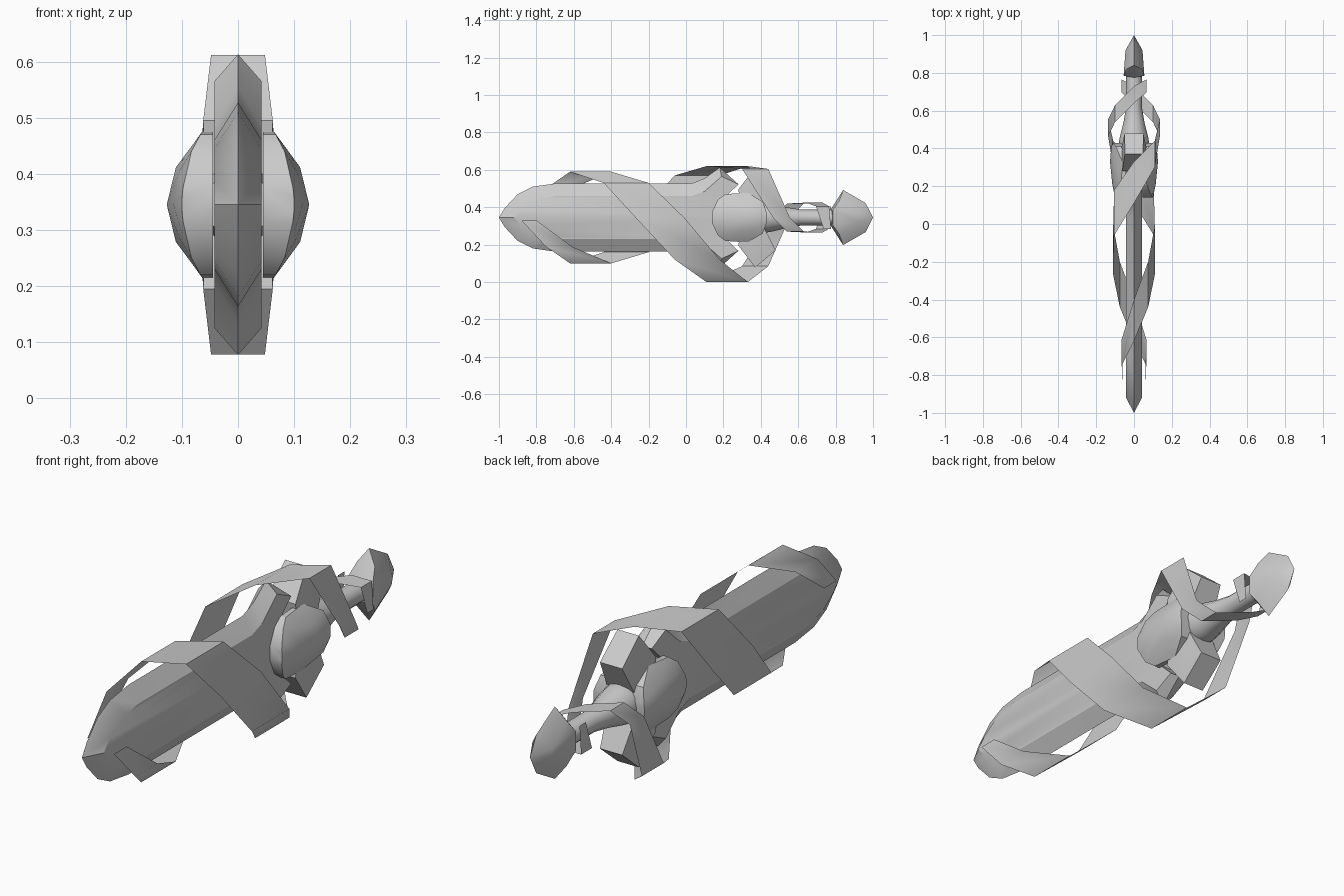
import bpy, bmesh, math

if "Cube" in bpy.data.objects:
    bpy.data.objects.remove(bpy.data.objects["Cube"])

ZC = 0.345  # height of the long axis


def finish(name, bm, angle=30):
    bmesh.ops.remove_doubles(bm, verts=bm.verts, dist=1e-4)
    bmesh.ops.recalc_face_normals(bm, faces=bm.faces)
    me = bpy.data.meshes.new(name)
    bm.to_mesh(me)
    bm.free()
    ob = bpy.data.objects.new(name, me)
    bpy.context.collection.objects.link(ob)
    bpy.ops.object.select_all(action='DESELECT')
    ob.select_set(True)
    bpy.context.view_layer.objects.active = ob
    bpy.ops.object.shade_smooth_by_angle(angle=math.radians(angle))
    return ob


def hull(name, pts):
    bm = bmesh.new()
    for x, y, z in pts:
        bm.verts.new((x, y, ZC + z))
    r = bmesh.ops.convex_hull(bm, input=bm.verts)
    loose = {v for v in r["geom_interior"] if isinstance(v, bmesh.types.BMVert)}
    bmesh.ops.delete(bm, geom=list(loose), context='VERTS')
    bmesh.ops.dissolve_limit(bm, angle_limit=0.03, verts=bm.verts, edges=bm.edges)
    return finish(name, bm)


# Blade with flared wings: sharp outer edge at x=0, bevelled to flat sides
outer = [(-1, 0), (-.97, .05), (-.9, .125), (-.82, .165), (-.7, .182),
         (.03, .182), (.1, .21), (.18, .268)]
inner = [(-.92, 0), (-.88, .045), (-.82, .085), (-.77, .1), (-.7, .115),
         (.03, .115), (.1, .14), (.19, .22)]
bm = bmesh.new()
T = .042
for m in (1, -1):
    for s in (1, -1):
        O = [bm.verts.new((0, y, ZC + m * z)) for y, z in outer]
        I = [bm.verts.new((s * T, y, ZC + m * z)) for y, z in inner]
        for i in range(len(O) - 1):
            bm.faces.new((O[i], O[i + 1], I[i + 1], I[i]))
        side = [bm.verts.new((s * T, y, ZC + m * z)) for y, z in ((.28, .178), (.21, .11), (.21, 0))]
        mid = [bm.verts.new((0, y, ZC + m * z)) for y, z in ((.28, .178), (.21, .11), (.21, 0))]
        bm.faces.new(I + side)
        bm.faces.new((O[-1], I[-1], side[0], mid[0]))
        bm.faces.new((mid[0], side[0], side[1], mid[1]))
        bm.faces.new((mid[1], side[1], side[2], mid[2]))
finish("blade", bm)

# Guard blocks above and below the hilt
arm = [(.3, .02, .06), (.28, .15, .062), (.37, .267, .048),
       (.48, .175, .05), (.41, .1, .065), (.4, .02, .065)]
for m, n in ((1, "upper"), (-1, "lower")):
    hull(n + "_guard_block", [(s * x, y, m * z) for y, z, x in arm for s in (1, -1)])

# Domed side gems
stations = [(.14, .03, .1), (.17, .095, .107), (.21, .125, .115),
            (.33, .133, .127), (.41, .085, .12), (.43, .03, .115)]
for s, n in ((1, "right"), (-1, "left")):
    pts = []
    for y, h, xm in stations:
        for k in (-1, -.5, 0, .5, 1):
            z = k * h
            x = .055 + (xm - .055) * (1 - (z / .14) ** 2)
            pts.append((s * x, y, z))
        pts += [(s * .045, y, h), (s * .045, y, -h)]
    hull(n + "_gem", pts)

# Round grip
bm = bmesh.new()
rings = []
for y, r in ((.2, .06), (.4, .085), (.46, .075), (.54, .055), (.62, .042), (.82, .042)):
    rings.append([bm.verts.new((r * math.cos(a * math.pi / 6), y, ZC + r * math.sin(a * math.pi / 6)))
                  for a in range(12)])
for a, b in zip(rings, rings[1:]):
    for i in range(12):
        bm.faces.new((a[i], a[i - 1], b[i - 1], b[i]))
bm.faces.new(rings[0])
bm.faces.new(rings[-1])
finish("grip", bm, 40)

# Faceted pommel
pts = [(0, 1, 0)]
for m in (1, -1):
    pts += [(0, .84, m * .147), (0, .96, m * .078), (0, .775, m * .045)]
    for s in (1, -1):
        pts += [(s * .055, .785, m * .04), (s * .045, .92, m * .02), (s * .04, .82, m * .09)]
hull("pommel", pts)

# Two ribbons spiralling round the blade and grip: x, z offset, y, half width
path = [(-.06, .015, -.84, .04), (-.065, .155, -.68, .07), (0, .245, -.51, .11),
        (.075, .185, -.32, .12), (.11, 0, -.14, .13), (.105, -.225, .06, .12),
        (0, -.342, .22, .11), (-.11, -.26, .37, .07), (-.137, 0, .51, .045),
        (-.1, .075, .585, .045), (0, .08, .685, .045), (.065, .06, .73, .035), (.065, -.06, .755, .02)]
for s, n in ((1, "first"), (-1, "second")):
    bm = bmesh.new()
    rows = []
    for x, z, y, w in path:
        zz = min(s * z, .275)
        rows.append([bm.verts.new((s * x, y + d * w, max(0, ZC + zz))) for d in (-1, 1)])
    for a, b in zip(rows, rows[1:]):
        bm.faces.new((a[0], a[1], b[1], b[0]))
    lo = min(v.co.z for v in bm.verts)
    if s == 1:  # lowest fold touches the ground
        for v in bm.verts:
            if v.co.z < lo + .001:
                v.co.z = 0
    finish(n + "_ribbon", bm, 40)
